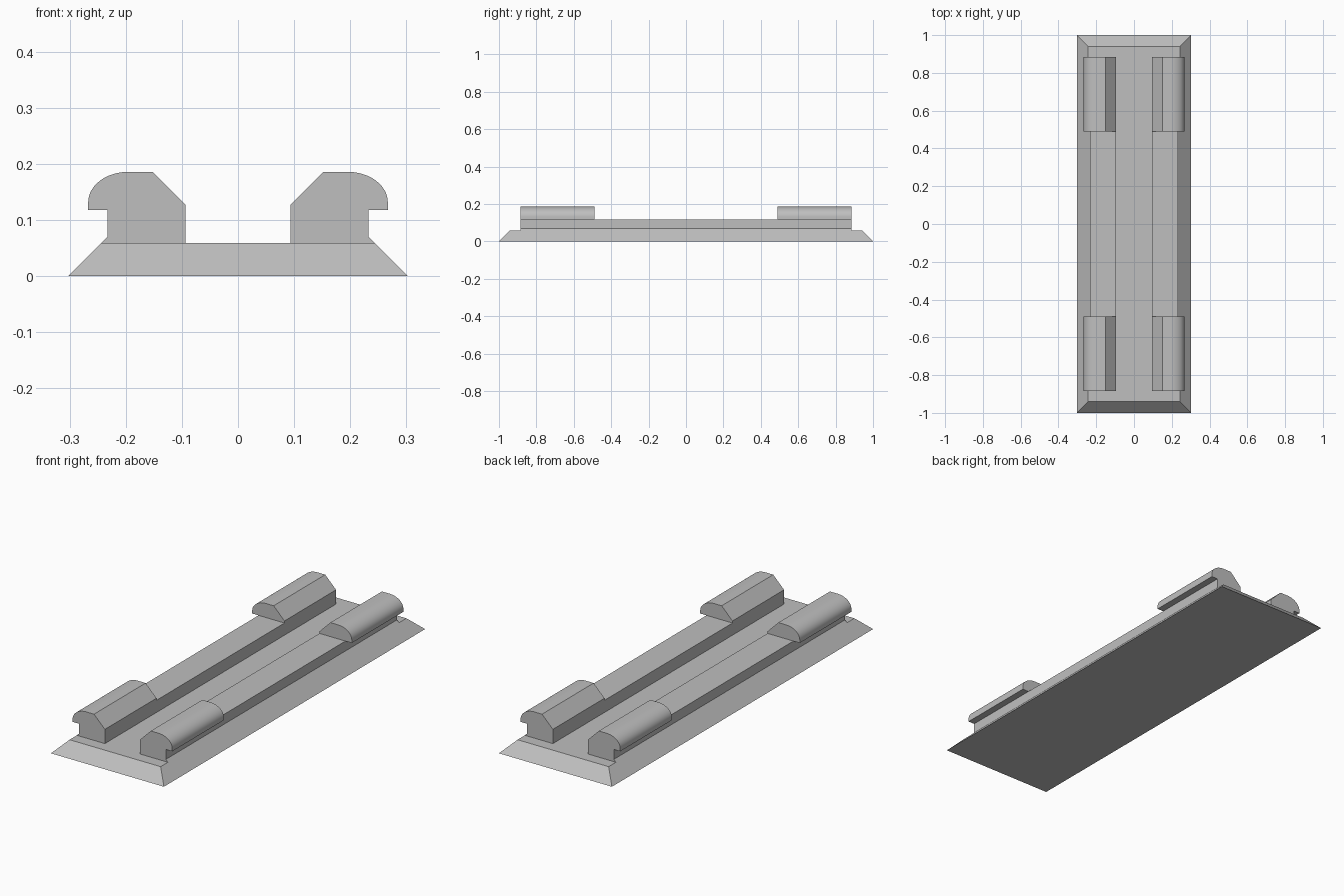
import bpy, bmesh, math

cube = bpy.data.objects.get("Cube")
if cube:
    bpy.data.objects.remove(cube, do_unlink=True)

grey = bpy.data.materials.new("light grey")
grey.use_nodes = True
colour = (0.52, 0.52, 0.52, 1)
grey.diffuse_color = colour
grey.node_tree.nodes["Principled BSDF"].inputs["Base Color"].default_value = colour


def finish(name, bm, smooth=False):
    bmesh.ops.recalc_face_normals(bm, faces=bm.faces)
    mesh = bpy.data.meshes.new(name)
    bm.to_mesh(mesh)
    bm.free()
    mesh.materials.append(grey)
    obj = bpy.data.objects.new(name, mesh)
    bpy.context.collection.objects.link(obj)
    if smooth:
        bpy.ops.object.select_all(action="DESELECT")
        obj.select_set(True)
        bpy.context.view_layer.objects.active = obj
        bpy.ops.object.shade_smooth_by_angle(angle=math.radians(25))
    return obj


def extrude_profile(name, profile, side, y0, y1, smooth=False):
    """Sweep an x-z profile along y; side -1 mirrors it across x."""
    bm = bmesh.new()
    face = bm.faces.new([bm.verts.new((side * x, y0, z)) for x, z in profile])
    new = bmesh.ops.extrude_face_region(bm, geom=[face], use_keep_orig=True)["geom"]
    verts = [v for v in new if isinstance(v, bmesh.types.BMVert)]
    bmesh.ops.translate(bm, verts=verts, vec=(0, y1 - y0, 0))
    return finish(name, bm, smooth)


# Base plate with sloping edges
BASE_TOP, RAIL_TOP = 0.059, 0.118
bm = bmesh.new()
bmesh.ops.create_cube(bm, size=2)
for v in bm.verts:
    top = v.co.z > 0
    v.co.x *= 0.244 if top else 0.303
    v.co.y *= 0.941 if top else 1.0
    v.co.z = BASE_TOP if top else 0
finish("base_plate", bm)

# Rail section, its outer foot continuing the slope of the base
rail = [(0.094, BASE_TOP), (0.244, BASE_TOP), (0.233, 0.07),
        (0.233, RAIL_TOP), (0.094, RAIL_TOP)]

# Hooked head section: chamfered inside, rounded and overhanging outside
ARC_STEPS = 12
head = [(0.094, RAIL_TOP), (0.094, 0.128), (0.152, 0.186)]
for i in range(ARC_STEPS + 1):
    a = math.pi / 2 * (1 - i / ARC_STEPS)
    head.append((0.195 + 0.072 * math.cos(a), 0.132 + 0.054 * math.sin(a)))
head.append((0.267, RAIL_TOP))

for side, label in ((1, "left"), (-1, "right")):
    extrude_profile(label + "_rail", rail, side, -0.885, 0.885)
    for end, place in ((-1, "front"), (1, "back")):
        extrude_profile(f"{place}_{label}_hook", head, side,
                        end * 0.49, end * 0.885, smooth=True)
